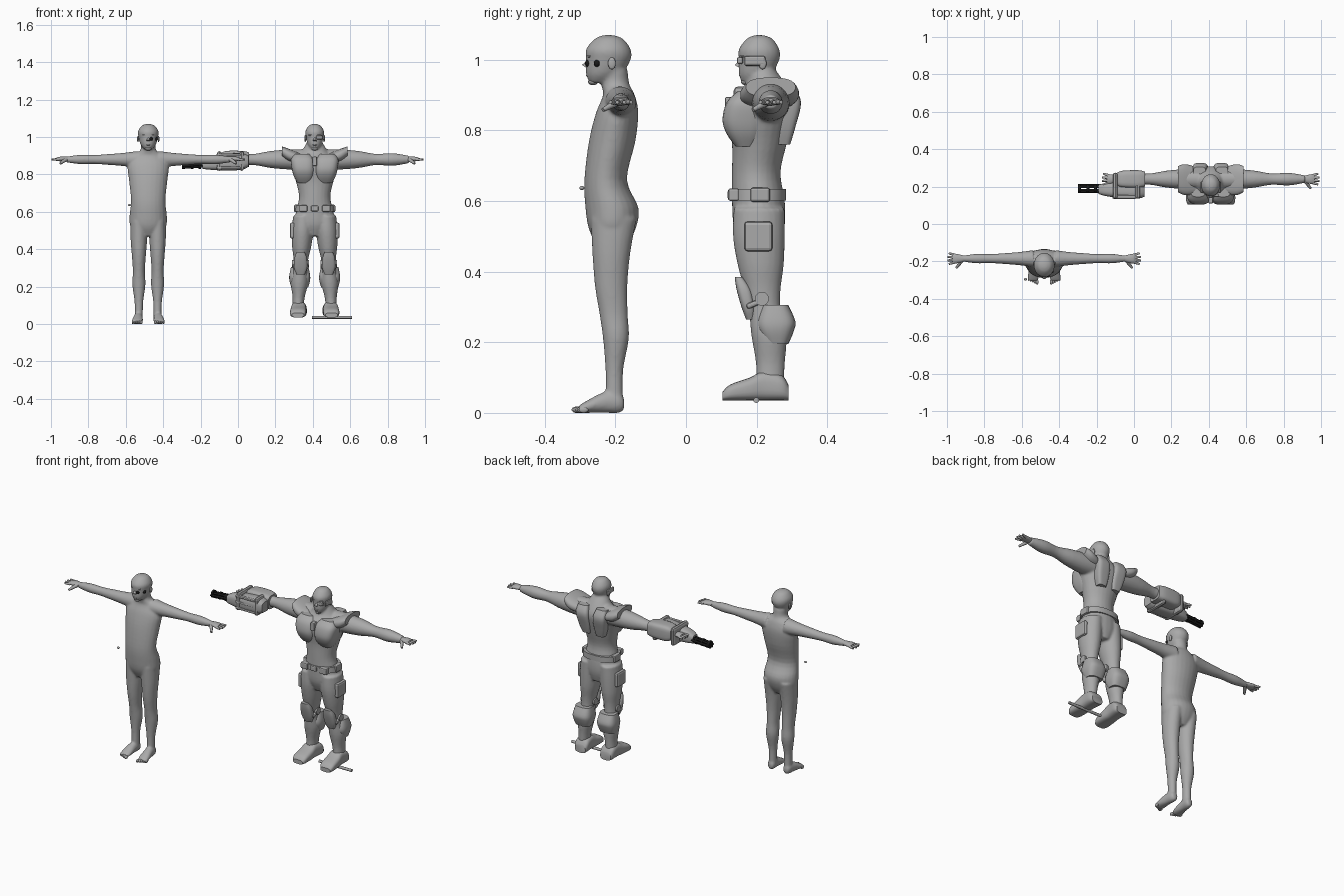
import bpy
import bmesh
from math import cos, sin, pi, copysign
from mathutils import Vector

default_cube = bpy.data.objects.get("Cube")
if default_cube:
    bpy.data.objects.remove(default_cube)


def make_material(name, level):
    colour = (level, level, level, 1)
    material = bpy.data.materials.new(name)
    material.use_nodes = True
    material.diffuse_color = colour
    material.node_tree.nodes["Principled BSDF"].inputs["Base Color"].default_value = colour
    return material


GREY = make_material("plain grey", .4)
BLACK = make_material("black", .01)
SIDES = {"left": 1, "right": -1}


def finish(obj, name, material, smooth=True):
    obj.name = obj.data.name = name
    obj.data.materials.append(material)
    if smooth:
        bpy.ops.object.select_all(action="DESELECT")
        obj.select_set(True)
        bpy.context.view_layer.objects.active = obj
        bpy.ops.object.shade_smooth_by_angle(angle=pi / 5)
    return obj


def blend(rings, steps):
    """Smooth Catmull-Rom stations between the given rings."""
    last = len(rings) - 1
    result = []
    for i in range(last):
        a, b, c, d = (Vector(rings[min(max(k, 0), last)]) for k in range(i - 1, i + 3))
        for step in range(steps):
            t = step / steps
            result.append(b + (c - a) * t / 2 + (a - b * 2.5 + c * 2 - d / 2) * t * t
                          + ((b - c) * 3 + d - a) * t ** 3 / 2)
    return result + [Vector(rings[last])]


def loft(name, axis, origin_x, rings, start=0, end=None, side=1, power=2):
    """Ring: place on axis, radius across, low and high limit. Start and end: centre line."""
    bm = bmesh.new()
    stations = blend(rings, 4)
    first, span = stations[0][0], stations[-1][0] - stations[0][0]
    drift = 0 if end is None else end - start
    segments = 24
    loops = []
    for place, radius, low, high in stations:
        centre = start + drift * (place - first) / span
        loop = []
        for k in range(segments):
            angle = 2 * pi * (k + .5) / segments
            c, s = (copysign(abs(f) ** (2 / power), f) for f in (cos(angle), sin(angle)))
            u, v = centre + radius * c, (low + high) / 2 + (high - low) / 2 * s
            x, y, z = {"Z": (u, v, place), "X": (place, u, v), "Y": (u, place, v)}[axis]
            loop.append(bm.verts.new((origin_x + side * x, y, z)))
        loops.append(loop)
    for lower, upper in zip(loops, loops[1:]):
        for k in range(segments):
            n = (k + 1) % segments
            bm.faces.new((lower[k], lower[n], upper[n], upper[k]))
    bm.faces.new(loops[0])
    bm.faces.new(loops[-1])
    bmesh.ops.recalc_face_normals(bm, faces=bm.faces)
    mesh = bpy.data.meshes.new(name)
    bm.to_mesh(mesh)
    bm.free()
    obj = bpy.data.objects.new(name, mesh)
    bpy.context.collection.objects.link(obj)
    return finish(obj, name, GREY)


def ball(name, centre, radii, material=GREY):
    bpy.ops.mesh.primitive_uv_sphere_add(segments=16, ring_count=10, location=centre)
    bpy.context.object.scale = radii
    return finish(bpy.context.object, name, material)


def block(name, centre, size, pitch=0, bevel=.006):
    bpy.ops.mesh.primitive_cube_add(size=1, location=centre, rotation=(pitch, 0, 0))
    obj = bpy.context.object
    obj.scale = size
    bpy.ops.object.transform_apply(location=False, rotation=False, scale=True)
    modifier = obj.modifiers.new("soft edges", "BEVEL")
    modifier.width, modifier.segments = bevel, 2
    return finish(obj, name, GREY, smooth=False)


def rod(name, start, end, radius, tip_radius=None, material=GREY):
    start, end = Vector(start), Vector(end)
    tip = radius if tip_radius is None else tip_radius
    bpy.ops.mesh.primitive_cone_add(vertices=12, radius1=radius, radius2=tip,
                                    depth=(end - start).length, location=(start + end) / 2)
    obj = bpy.context.object
    obj.rotation_euler = (end - start).to_track_quat("Z", "Y").to_euler()
    return finish(obj, name, material)


def fuse(name, parts):
    """Weld overlapping volumes into one smooth skin."""
    bpy.ops.object.select_all(action="DESELECT")
    for part in parts:
        part.select_set(True)
    body = parts[0]
    bpy.context.view_layer.objects.active = body
    bpy.ops.object.join()
    remesh = body.modifiers.new("weld", "REMESH")
    remesh.mode, remesh.voxel_size, remesh.use_smooth_shade = "VOXEL", .006, True
    relax = body.modifiers.new("relax", "SMOOTH")
    relax.factor, relax.iterations = .5, 4
    body.name = body.data.name = name


def head(prefix, x, y, size):
    """Skull for fusing, with separate face details in front of it."""
    profile = [(.935, .4, -.85, 0), (.96, .75, -1, .6), (1, .95, -1, 1), (1.03, 1, -1, 1),
               (1.06, .65, -.6, .65), (1.07, .2, -.2, .2)]
    front = y - size * 1.15
    rod(prefix + "_nose", (x, front + .01, 1), (x, front - .003, .98), .004, .01)
    ball(prefix + "_brow", (x, front + .016, 1.01), (.035, .016, .007))
    ball(prefix + "_lips", (x, front + .01, .957), (.016, .01, .006))
    ball(prefix + "_chin", (x, front + .02, .938), (.018, .014, .01))
    for label, side in SIDES.items():
        ball(f"{prefix}_{label}_ear", (x + side * size, y + .01, .99), (.005, .011, .017))
    return loft(prefix + "_head", "Z", x, [
        (z, wide * size, y + low * size * 1.15, y + high * size * 1.15) for z, wide, low, high in profile])


def arm(prefix, x, y, side, reach, girths):
    """Round arm for fusing from evenly spaced girths, with a separate hand."""
    centre_z = .88
    wrist = reach - .08
    step = (wrist - .06) / (len(girths) - 1)

    def at(out, across, drop):
        return x + side * (reach - out), y + across, centre_z - drop

    loft(prefix + "_palm", "X", x, [
        (wrist - .01, .016, .87, .895), (wrist + .03, .026, .87, .895), (wrist + .05, .024, .873, .89)],
         y, side=side)
    for i in range(4):
        across = (i - 1.5) * .013
        rod(f"{prefix}_finger_{i}", at(.04, across, 0), at(abs(across) / 2, across * 1.5, 0), .008, .005)
    rod(prefix + "_thumb", at(.08, -.01, 0), at(.05, -.05, .022), .011, .006)
    return loft(prefix + "_arm", "X", x, [
        (.06 + i * step, girth, centre_z - girth, centre_z + girth) for i, girth in enumerate(girths)],
        y, side=side)


# Unclothed man
man_x = -.48
skin = [head("man", man_x, -.22, .055), loft("man_torso", "Z", man_x, [
    (.47, .05, -.25, -.17), (.52, .095, -.275, -.143), (.58, .1, -.285, -.134), (.66, .092, -.288, -.167),
    (.77, .103, -.275, -.143), (.85, .11, -.255, -.135), (.9, .08, -.235, -.145),
    (.93, .042, -.24, -.16), (.97, .04, -.24, -.165)])]
for label, side in SIDES.items():
    skin.append(arm(f"man_{label}", man_x, -.185, side, .52, (.045, .035, .029, .024, .025, .015)))
    skin.append(loft("man_leg", "Z", man_x, [
        (.55, .046, -.27, -.14), (.45, .044, -.265, -.158), (.36, .037, -.258, -.166), (.28, .032, -.245, -.165),
        (.21, .035, -.235, -.162), (.12, .023, -.228, -.178), (.03, .021, -.228, -.178)], .05, side=side))
    skin.append(loft("man_foot", "Y", man_x, [
        (-.305, .026, 0, .02), (-.28, .03, 0, .035), (-.23, .025, 0, .06), (-.19, .022, 0, .06),
        (-.175, .014, .01, .04)], .06, .05, side))
    # toes, largest on the inside
    for i in range(5):
        ball(f"man_{label}_toe_{i}", (man_x + side * (.038 + i * .011), i * .005 - .31, .009),
             (.008 - i * .0005, .014, .009))
fuse("man_body", skin)
# dark eyes and a loose bead by the hip
ball("man_eye_lens", (-.465, -.278, .99), (.01, .008, .01), BLACK)
ball("man_temple_lens", (-.438, -.252, .99), (.009, .009, .01), BLACK)
ball("loose_bead", (-.58, -.295, .637), (.008, .007, .006))

# Armoured man
soldier_x = .41
skin = [head("soldier", soldier_x, .207, .05), loft("soldier_torso", "Z", soldier_x, [
    (.47, .05, .16, .265), (.53, .108, .135, .28), (.6, .1, .13, .28), (.68, .084, .13, .268),
    (.76, .1, .13, .285), (.84, .125, .12, .305), (.88, .12, .13, .308), (.92, .075, .165, .29),
    (.97, .042, .18, .255)])]
for label, side in SIDES.items():
    name = f"soldier_{label}"

    def at(out, y, z):
        return soldier_x + side * out, y, z

    skin.append(arm(name, soldier_x, .24, side, .585, (.055, .053, .045, .03, .034, .02)))
    skin.append(loft("soldier_leg", "Z", soldier_x, [
        (.58, .055, .135, .28), (.5, .058, .133, .28), (.42, .052, .146, .277), (.35, .04, .165, .268),
        (.29, .037, .178, .268), (.22, .046, .185, .285), (.14, .032, .198, .28), (.07, .03, .198, .277)],
        .06, .09, side))
    # chest, back and shoulder armour
    loft(name + "_chest_plate", "Z", soldier_x, [
        (.755, .038, .14, .2), (.79, .054, .115, .22), (.83, .062, .103, .23), (.88, .062, .115, .23),
        (.91, .04, .145, .22)], .055, .067, side, 3)
    loft(name + "_back_plate", "Z", soldier_x, [
        (.76, .025, .25, .295), (.81, .036, .25, .31), (.88, .04, .25, .326), (.925, .032, .25, .305)],
        .045, .06, side, 4)
    loft(name + "_shoulder_pad", "X", soldier_x, [
        (.055, .05, .87, .905), (.09, .075, .86, .918), (.14, .083, .87, .938), (.175, .07, .895, .95)],
        .23, .24, side, 2.5)
    # hip pouches
    block(name + "_belt_pouch", at(.062, .135, .618), (.045, .03, .036))
    block(name + "_hip_pouch", at(.095, .21, .618), (.03, .055, .04))
    block(name + "_thigh_pouch", at(.12, .205, .5), (.026, .08, .085), bevel=.01)
    # knee and calf armour
    loft(name + "_knee_guard", "Z", soldier_x, [
        (.265, .022, .17, .195), (.3, .035, .157, .195), (.35, .034, .143, .185), (.385, .022, .138, .16)],
        .075, side=side, power=3)
    rod(name + "_knee_hinge", at(.03, .215, .323), at(.12, .215, .323), .02)
    block(name + "_knee_strap", at(.075, .195, .31), (.084, .05, .016), pitch=.4)
    loft(name + "_calf_guard", "Z", soldier_x, [
        (.195, .045, .225, .29), (.23, .055, .205, .305), (.26, .056, .2, .31), (.305, .047, .215, .29)],
        .08, side=side, power=3)
    loft(name + "_boot", "Y", soldier_x, [
        (.104, .032, .035, .06), (.125, .042, .035, .08), (.18, .043, .035, .1), (.22, .04, .035, .118),
        (.27, .042, .035, .108), (.29, .034, .035, .08)], .09, .083, side, 3)
    # headset over the ear
    block(name + "_headset", at(.049, .195, .997), (.012, .06, .028))
fuse("soldier_body", skin)
block("eyepiece", (.435, .153, .998), (.035, .018, .02))
loft("belt", "Z", soldier_x, [(.602, .106, .126, .284), (.634, .103, .126, .284)], power=2.4)
block("belt_buckle", (soldier_x, .126, .618), (.04, .016, .03))
block("breast_clasp", (soldier_x, .125, .87), (.025, .03, .05))
rod("floor_bar", (.395, .199, .036), (.61, .199, .036), .008)

# Gun fitted on the right forearm
loft("gauntlet", "X", 0, [
    (-.09, .035, .85, .915), (-.06, .045, .835, .926), (.02, .048, .835, .926), (.06, .04, .84, .918)],
    .24, power=4)
loft("gun_housing", "X", 0, [
    (-.19, .024, .83, .877), (-.15, .035, .825, .895), (-.06, .045, .82, .91), (.02, .045, .825, .915),
    (.055, .035, .84, .9)], .185, .18, power=3)
for z in (.835, .87, .905):
    block("gun_rib", (-.05, .145, z), (.13, .02, .014))
for x in (-.1, .02):
    block("gauntlet_band", (x, .205, .872), (.025, .14, .105), bevel=.02)
for k in range(6):
    y, rise = .19 + .017 * cos(k * pi / 3), .012 * sin(k * pi / 3)
    rod(f"gun_barrel_{k}", (-.18, y, .854 + rise), (-.3, y, .846 + rise), .006, material=BLACK)
for x in (-.2, -.24, -.285):
    rod("barrel_clamp", (x, .19, .851), (x - .012, .19, .85), .021, material=BLACK)
